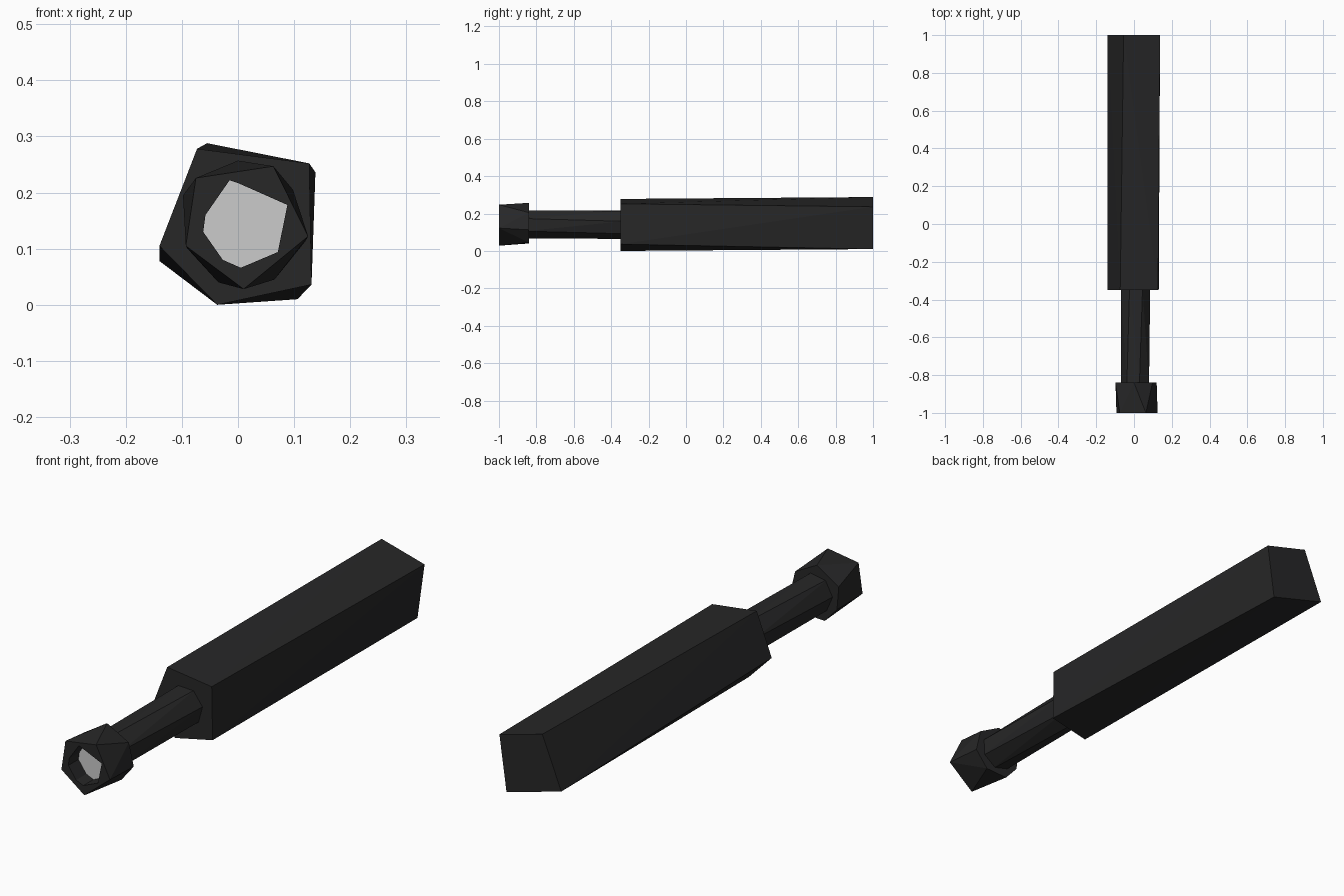
import bpy, bmesh, math

if "Cube" in bpy.data.objects:
    bpy.data.objects.remove(bpy.data.objects["Cube"])


def material(name, v):
    m = bpy.data.materials.new(name)
    m.diffuse_color = (v, v, v * 1.02, 1)
    m.use_nodes = True
    m.node_tree.nodes["Principled BSDF"].inputs["Base Color"].default_value = m.diffuse_color
    return m


BLACK = material("black", 0.02)


def ring(cx, cz, r, n, start):
    return [(cx + r * math.cos(math.radians(start) + math.tau * i / n),
             cz + r * math.sin(math.radians(start) + math.tau * i / n)) for i in range(n)]


def hull(name, front, y0, back, y1, mat=BLACK):
    """Low-poly skin between two (x, z) end profiles."""
    bm = bmesh.new()
    vs = [bm.verts.new((x, y0, z)) for x, z in front]
    vs += [bm.verts.new((x, y1, z)) for x, z in back]
    bmesh.ops.convex_hull(bm, input=vs)
    bmesh.ops.dissolve_limit(bm, angle_limit=0.005, verts=bm.verts[:], edges=bm.edges[:])
    bmesh.ops.recalc_face_normals(bm, faces=bm.faces[:])
    me = bpy.data.meshes.new(name)
    bm.to_mesh(me)
    bm.free()
    if mat:
        me.materials.append(mat)
    ob = bpy.data.objects.new(name, me)
    bpy.context.collection.objects.link(ob)
    return ob


# Main barrel: five-sided front blending to a four-sided back
hull("barrel",
     [(-0.073, 0.278), (0.127, 0.252), (0.131, 0.036), (-0.037, 0.0), (-0.14, 0.105)], -0.35,
     [(-0.055, 0.288), (0.138, 0.236), (0.106, 0.01), (-0.14, 0.078)], 1.0)

# Narrow shaft between barrel and head
hull("shaft", ring(0.008, 0.142, 0.078, 7, 75), -0.86,
     ring(0.008, 0.144, 0.079, 7, 62), -0.34)

# Faceted head
head = hull("head",
            [(-0.075, 0.226), (0.063, 0.247), (0.125, 0.122), (0.01, 0.028), (-0.093, 0.105)], -1.0,
            [(0, 0.257), (0.098, 0.205), (0.12, 0.113), (0.065, 0.045),
             (-0.035, 0.04), (-0.09, 0.1), (-0.098, 0.195)], -0.84)

# Recess in the front of the head
hole = [(-0.015, 0.222), (0.0, 0.217), (0.088, 0.178), (0.071, 0.094),
        (0.005, 0.066), (-0.027, 0.08), (-0.062, 0.13), (-0.058, 0.16)]
cutter = hull("recess_cutter", hole, -1.05, hole, -0.925)
cutter.hide_render = True
cutter.hide_viewport = True
cut = head.modifiers.new("recess", "BOOLEAN")
cut.operation = "DIFFERENCE"
cut.solver = "EXACT"
cut.object = cutter

# Pale lens at the bottom of the recess
hull("lens", hole, -0.935, hole, -0.92, None)
